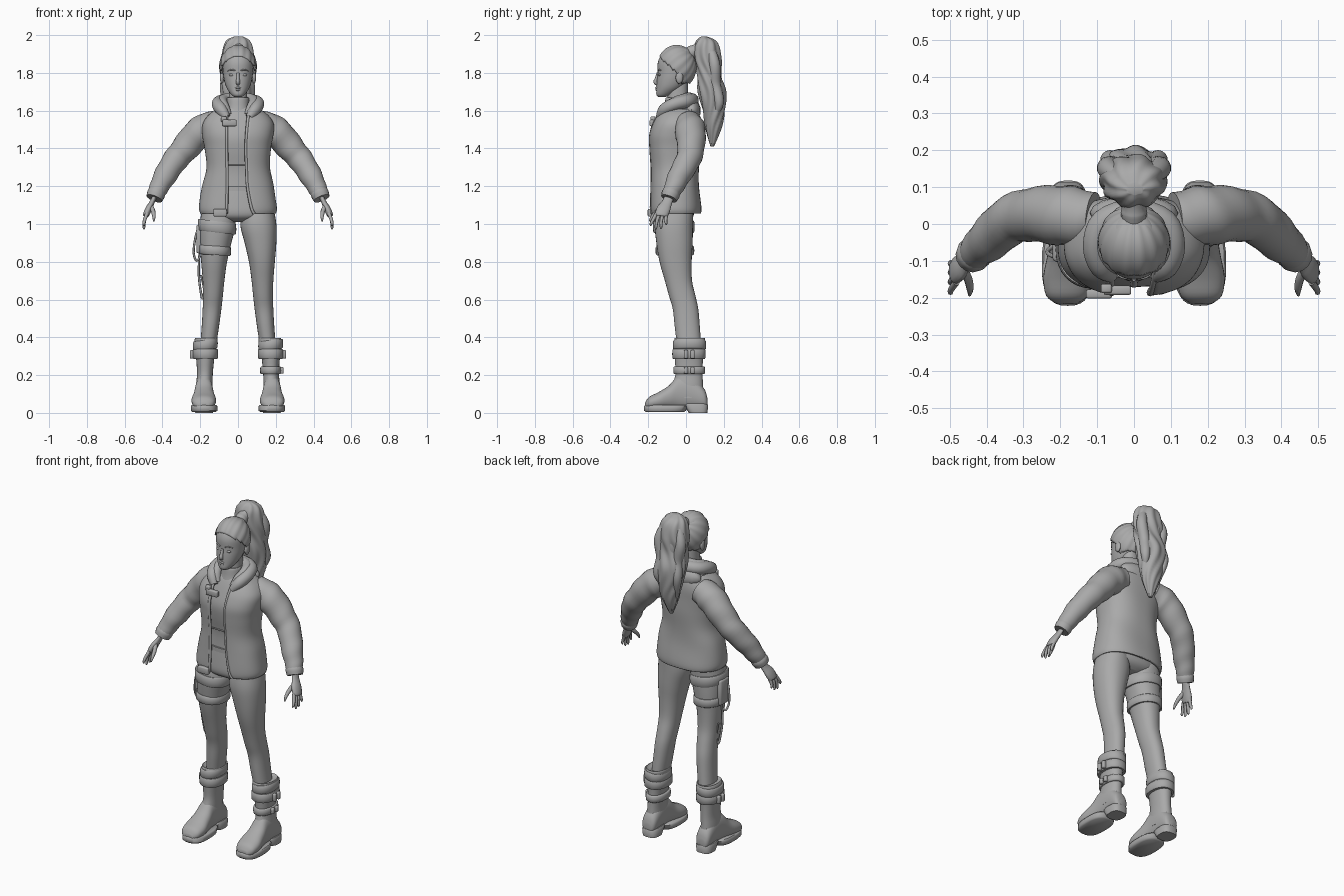
import bpy, bmesh, math
from mathutils import Vector

grey = bpy.data.materials.new("plain grey")
grey.diffuse_color = (0.4, 0.4, 0.4, 1)


def finish(name, bm, angle=50, thick=0):
    bmesh.ops.recalc_face_normals(bm, faces=bm.faces)
    me = bpy.data.meshes.new(name)
    bm.to_mesh(me)
    bm.free()
    ob = bpy.data.objects.new(name, me)
    bpy.context.collection.objects.link(ob)
    me.materials.append(grey)
    if thick:
        mod = ob.modifiers.new("thickness", 'SOLIDIFY')
        mod.thickness, mod.offset = thick, -1
    bpy.ops.object.select_all(action='DESELECT')
    ob.select_set(True)
    bpy.context.view_layer.objects.active = ob
    bpy.ops.object.shade_smooth_by_angle(angle=math.radians(angle))
    return ob


def curve(rows, n):
    """Catmull-Rom interpolation of number rows."""
    out = []
    for i in range(len(rows) - 1):
        p = [rows[max(i - 1, 0)], rows[i], rows[i + 1], rows[min(i + 2, len(rows) - 1)]]
        for k in range(n):
            t = k / n
            out.append([b + .5 * t * (c - a + t * (2*a - 5*b + 4*c - d + t * (3*(b - c) + d - a)))
                        for a, b, c, d in zip(*p)])
    return out + [list(rows[-1])]


def skin(name, rings, closed=True, **kw):
    bm = bmesh.new()
    vs = [[bm.verts.new(p) for p in r] for r in rings]
    n = len(vs[0])
    for a, b in zip(vs, vs[1:]):
        for i in range(n if closed else n - 1):
            j = (i + 1) % n
            bm.faces.new((a[i], a[j], b[j], b[i]))
    if closed:
        bm.faces.new(vs[0])
        bm.faces.new(vs[-1])
    return finish(name, bm, **kw)


def power(v, p):
    return math.copysign(abs(v) ** p, v)


def loft(name, rows, axis='Z', n=4, sides=32, p=.9, tilt=0, ripple=None, **kw):
    """Rows are (position, a0, a1, b0, b1): bounds of each cross-section."""
    rings = []
    for t, a0, a1, b0, b1 in curve(rows, n):
        ring = []
        for i in range(sides):
            th = 2 * math.pi * i / sides
            k = 1 + (ripple(th, t) if ripple else 0)
            a = (a0 + a1) / 2 + (a1 - a0) / 2 * k * power(math.cos(th), p)
            b = (b0 + b1) / 2 + (b1 - b0) / 2 * k * power(math.sin(th), p)
            ring.append((a, b, t + tilt * (a - (a0 + a1) / 2)) if axis == 'Z' else (a, t, b))
        rings.append(ring)
    return skin(name, rings, **kw)


def tube(name, pts, ratio=1, n=4, sides=14, ref=(0, 1, 0), wrinkle=0):
    """Points are (x, y, z, radius)."""
    pts, rings = curve(pts, n), []
    for i, q in enumerate(pts):
        c = Vector(q[:3])
        t = (Vector(pts[min(i + 1, len(pts) - 1)][:3]) - Vector(pts[max(i - 1, 0)][:3])).normalized()
        u = (Vector(ref) - t * t.dot(Vector(ref))).normalized()
        v = t.cross(u)
        ring = []
        for k in range(sides):
            th = 2 * math.pi * k / sides
            r = q[3] * (1 + wrinkle * math.sin(i * 1.3 + 2 * math.cos(th)))
            ring.append(c + r * (u * math.cos(th) + v * ratio * math.sin(th)))
        rings.append(ring)
    return skin(name, rings)


def ball(name, c, r):
    bm = bmesh.new()
    bmesh.ops.create_uvsphere(bm, u_segments=16, v_segments=10, radius=1)
    for v in bm.verts:
        v.co = Vector(c) + Vector([a * b for a, b in zip(v.co, r)])
    return finish(name, bm)


def box(name, c, size, bevel=.006):
    bm = bmesh.new()
    bmesh.ops.create_cube(bm, size=1)
    for v in bm.verts:
        v.co = Vector(c) + Vector([a * b for a, b in zip(v.co, size)])
    bmesh.ops.bevel(bm, geom=bm.edges[:], offset=bevel, segments=2, affect='EDGES', profile=.5)
    return finish(name, bm)


# Head, neck and face
loft("head", [(1.672, -.018, .018, -.145, -.11), (1.685, -.036, .036, -.157, -.075),
              (1.72, -.06, .06, -.156, -.02), (1.76, -.073, .073, -.154, .015),
              (1.80, -.079, .079, -.15, .03), (1.85, -.082, .082, -.15, .04),
              (1.89, -.075, .075, -.135, .035), (1.925, -.05, .05, -.105, .02),
              (1.938, -.015, .015, -.07, -.02)], p=.95)
loft("neck", [(1.58, -.06, .06, -.11, .02), (1.65, -.05, .05, -.1, .01), (1.75, -.048, .048, -.095, .01)])
loft("neck_collar", [(1.58, -.075, .075, -.125, .03), (1.62, -.062, .062, -.115, .02),
                     (1.665, -.058, .058, -.108, .018), (1.668, -.05, .05, -.1, .01)])
tube("nose", [(0, -.148, 1.80, .007), (0, -.156, 1.77, .009), (0, -.162, 1.752, .011), (0, -.152, 1.741, .009)])
tube("upper_lip", [(-.022, -.144, 1.717, .002), (0, -.157, 1.721, .006), (.022, -.144, 1.717, .002)], ref=(0, 0, 1))
tube("lower_lip", [(-.02, -.144, 1.713, .002), (0, -.156, 1.71, .006), (.02, -.144, 1.713, .002)], ref=(0, 0, 1))
for s, side in ((-1, "right"), (1, "left")):
    ball(side + "_eye", (s*.034, -.139, 1.789), (.015, .008, .007))
    tube(side + "_brow", [(s*.015, -.149, 1.812, .003), (s*.035, -.143, 1.818, .004), (s*.055, -.126, 1.81, .002)],
         ref=(0, 0, 1))
    ball(side + "_ear", (s*.085, -.035, 1.775), (.011, .02, .032))

# Swept-back hair: strands converge on the tie
bm = bmesh.new()
bmesh.ops.create_uvsphere(bm, u_segments=72, v_segments=40, radius=1)
for v in bm.verts:
    lon = math.atan2(v.co.y, v.co.x)
    k = 1 + .018 * math.cos(14 * lon) * math.hypot(v.co.x, v.co.y)
    x, y, z = v.co * k
    v.co = (x * .096, -.05 + (y * .6 + z * .8) * .105, 1.83 + (z * .6 - y * .8) * .118)


def bare(c):
    return c.z < 1.745 or (c.y < -.045 and c.z < 1.89 - .95 * max(0, c.y + .145))


bmesh.ops.delete(bm, geom=[f for f in bm.faces if bare(f.calc_center_median())], context='FACES')
finish("hair_cap", bm, thick=.01)
tube("hair_tie", [(0, .0, 1.90, .03), (0, .03, 1.91, .036), (0, .05, 1.918, .034), (0, .09, 1.925, .05)],
     ref=(1, 0, 0))
loft("ponytail", [(1.992, -.02, .025, .08, .11), (1.975, -.055, .055, .06, .15), (1.94, -.075, .075, .045, .175),
                  (1.87, -.088, .085, .045, .187), (1.79, -.09, .085, .06, .185), (1.70, -.09, .085, .065, .21),
                  (1.60, -.07, .075, .09, .205), (1.50, -.045, .05, .105, .185), (1.41, -.01, .012, .13, .148)],
     n=6, sides=56, p=1, ripple=lambda th, z: .06 * math.sin(8 * th + 4 * math.sin(z * 14)))
for s, end in ((-1, 1.50), (1, 1.56), (-.3, 1.43)):
    tube("ponytail_lock", [(s*.03, .12, 1.96, .02), (s*.07, .15, 1.85, .03), (s*.055, .155, 1.74, .03),
                           (s*.065, .175, 1.64, .025), (s*.045, .15, end, .004)], n=6)

# Shirt and trousers
loft("shirt", [(1.17, -.16, .16, -.15, .04), (1.28, -.14, .14, -.148, .04), (1.38, -.15, .15, -.165, .05),
               (1.46, -.16, .16, -.17, .05), (1.54, -.15, .15, -.145, .05), (1.60, -.10, .10, -.12, .04),
               (1.63, -.06, .06, -.1, .02)], p=.85)
tube("shirt_seam", [(-.07, -.156, 1.31, .004), (0, -.157, 1.31, .004), (.06, -.156, 1.31, .004)], ref=(0, 0, 1))
loft("waistband", [(1.175, -.165, .165, -.158, .045), (1.2, -.162, .162, -.158, .045)], n=1)
loft("hips", [(1.2, -.16, .16, -.153, .04), (1.12, -.185, .185, -.162, .045), (1.06, -.195, .195, -.165, .045),
              (1.03, -.16, .16, -.15, .03), (1.01, -.07, .07, -.11, 0)])
LEG = [(1.1, .03, .185, -.15, .04), (1.0, .012, .203, -.165, .037), (.9, .035, .203, -.157, .035),
       (.8, .058, .195, -.14, .03), (.7, .072, .187, -.112, .032), (.62, .08, .185, -.09, .05),
       (.55, .088, .187, -.07, .065), (.46, .1, .192, -.06, .073), (.36, .115, .2, -.048, .08)]


def flip(rows, s):
    return [(t, min(s*a, s*b), max(s*a, s*b), c, d) for t, a, b, c, d in rows]


def band(name, z, h, x0, x1, y0, y1, s, tilt=0):
    loft(name, flip([(z - h, x0 + .008, x1 - .008, y0 + .008, y1 - .008), (z - h * .8, x0, x1, y0, y1),
                     (z + h * .8, x0, x1, y0, y1), (z + h, x0 + .008, x1 - .008, y0 + .008, y1 - .008)], s),
         n=2, tilt=tilt)


for s, side in ((-1, "right"), (1, "left")):
    loft(side + "_leg", flip(LEG, s))
    # Boots
    loft(side + "_boot_shaft", flip([(.08, .133, .225, -.08, .095), (.15, .135, .222, -.07, .09),
                                     (.21, .133, .217, -.055, .088), (.29, .125, .222, -.06, .09),
                                     (.35, .112, .232, -.062, .098), (.395, .108, .228, -.06, .1),
                                     (.39, .12, .215, -.05, .088)], s))
    loft(side + "_boot_foot", flip([(.113, .155, .205, .03, .08), (.095, .137, .222, .02, .13),
                                    (.03, .133, .225, .02, .19), (-.04, .132, .228, .02, .195),
                                    (-.09, .125, .236, .02, .145), (-.145, .116, .246, .02, .11),
                                    (-.195, .127, .238, .02, .085), (-.216, .155, .21, .025, .055)], s), axis='Y')
    loft(side + "_front_sole", flip([(.004, .118, .243, -.213, -.01), (.012, .109, .25, -.222, 0),
                                     (.036, .109, .25, -.222, .01), (.042, .115, .245, -.215, .005)], s), n=1, p=.75)
    loft(side + "_heel", flip([(0, .132, .226, .015, .113), (.04, .128, .23, -.01, .118),
                               (.05, .135, .225, -.005, .11)], s), n=1, p=.7)
    band(side + "_boot_cuff", .36, .025, .108, .238, -.068, .105, s, .12)
    band(side + "_upper_strap", .312, .026, .106, .24, -.072, .103, s)
    for y in (0, .035):
        box(side + "_strap_buckle", (s*.243, y, .31), (.024, .022, .045))
    if s > 0:
        band("left_lower_strap", .225, .02, .118, .228, -.066, .1, s)
        for y in (0, .035):
            box("left_lower_buckle", (.23, y, .225), (.024, .022, .035))

    # Sleeves
    tube(side + "_sleeve", [(s*.11, .015, 1.53, .07), (s*.165, .02, 1.51, .08), (s*.22, .025, 1.47, .08),
                            (s*.285, .025, 1.395, .072), (s*.335, .01, 1.335, .066), (s*.38, -.03, 1.265, .061),
                            (s*.415, -.062, 1.20, .052), (s*.436, -.083, 1.155, .043)], sides=24, wrinkle=.03)
    tube(side + "_cuff", [(s*.428, -.074, 1.175, .045), (s*.434, -.081, 1.158, .049), (s*.443, -.09, 1.135, .044)])
    # Hands
    tube(side + "_palm", [(s*.435, -.083, 1.16, .024), (s*.455, -.10, 1.115, .027), (s*.473, -.118, 1.08, .036),
                          (s*.486, -.13, 1.05, .034), (s*.488, -.132, 1.042, .025)], ratio=.5)
    for k, tip in enumerate((.99, .972, .975, .995)):
        y0, y1 = -.157 + k * .018, -.186 + k * .027
        tube(side + "_finger", [(s*.482, y0, 1.055, .010), (s*.495, (y0 + y1) / 2 - .004, 1.02, .009),
                                (s*.498, y1, tip + .01, .007), (s*.496, y1, tip, .003)], sides=8, ref=(1, 0, 0))
    tube(side + "_thumb", [(s*.465, -.12, 1.10, .013), (s*.45, -.15, 1.07, .012), (s*.445, -.178, 1.04, .009),
                           (s*.446, -.193, 1.015, .004)], sides=8, ref=(1, 0, 0))

# Open jacket: rows are z, half width, front, back, opening right, opening left
JACKET = [(1.055, .2, -.188, .078, .062, .085), (1.09, .206, -.192, .08, .06, .07), (1.2, .19, -.188, .07, .058, .05),
          (1.3, .168, -.188, .068, .058, .045), (1.4, .176, -.194, .074, .06, .042), (1.47, .188, -.195, .076, .06, .045),
          (1.53, .188, -.178, .076, .06, .05), (1.575, .16, -.155, .07, .06, .055), (1.61, .115, -.13, .06, .062, .06)]
rings, P = [], .82
for z, w, y0, y1, gr, gl in curve(JACKET, 5):
    a, b = (math.asin((g / w) ** (1 / P)) for g in (gl, gr))
    ring = []
    for i in range(65):
        th = a + (2 * math.pi - a - b) * i / 64
        k = 1 + .012 * math.sin(3 * th + z * 22) * math.sin(th / 2)
        ring.append((w * k * power(math.sin(th), P),
                     (y0 + y1) / 2 - (y1 - y0) / 2 * k * power(math.cos(th), P), z))
    rings.append(ring)
skin("jacket", rings, closed=False, thick=.014)
for edge, g in (("right", 4), ("left", 5)):
    s = -1 if g == 4 else 1
    tube(edge + "_jacket_edge", [(s * r[g], r[2] + .008, r[0], .008) for r in JACKET], sides=8)

# Hood folded around the neck
for name, grow, dz in (("hood", 1, 0), ("hood_lining", .8, .012)):
    half = [(.06, -.14, 1.565, .02), (.088, -.115, 1.605, .032), (.105, -.06, 1.635, .034), (.082, .005, 1.65, .036)]
    path = [(-x, y, z, r) for x, y, z, r in half] + [(0, .03, 1.655, .038)] + half[::-1]
    tube(name, [(x * grow, y * grow - (1 - grow) * .05, z + dz, r * grow) for x, y, z, r in path],
         ref=(0, 0, 1), sides=18)
ball("hood_back", (0, .03, 1.60), (.12, .048, .06))

# Chest clasp and hem clasp
box("chest_clasp", (-.045, -.18, 1.535), (.075, .025, .035))
box("chest_clasp_tab", (-.075, -.175, 1.555), (.03, .025, .03))
box("hem_clasp", (-.095, -.19, 1.06), (.07, .025, .04))

# Thigh harness with dangling cords
band("upper_thigh_strap", .985, .03, .01, .212, -.174, .045, -1, -.12)
band("lower_thigh_strap", .86, .024, .038, .21, -.16, .043, -1, -.06)
box("thigh_pouch", (-.206, -.06, .92), (.03, .085, .15), .01)
tube("upper_cord", [(-.205, -.09, 1.0, .005), (-.225, -.085, .93, .006), (-.235, -.075, .85, .006),
                    (-.22, -.06, .805, .006), (-.2, -.05, .83, .005)], sides=8)
tube("lower_cord", [(-.205, -.05, .84, .005), (-.208, -.05, .74, .006), (-.2, -.045, .66, .006),
                    (-.188, -.04, .605, .007), (-.18, -.035, .65, .005), (-.196, -.03, .73, .005)], sides=8)
